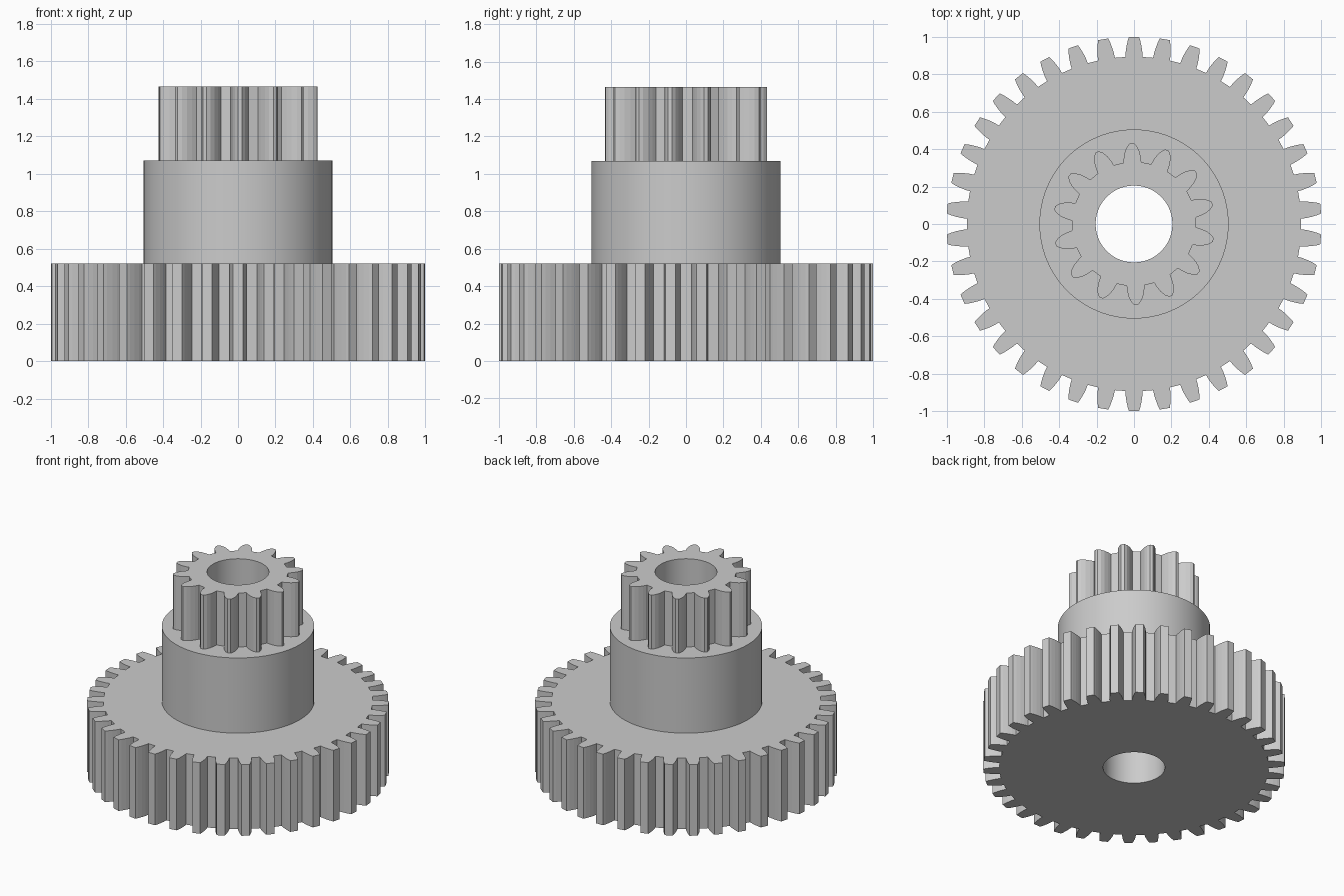
import bpy, bmesh, math

if "Cube" in bpy.data.objects:
    bpy.data.objects.remove(bpy.data.objects["Cube"])

GREY = (0.6, 0.6, 0.6, 1)
mat = bpy.data.materials.new("plain grey")
mat.diffuse_color = GREY
mat.use_nodes = True
mat.node_tree.nodes["Principled BSDF"].inputs["Base Color"].default_value = GREY


def polar(r, a):
    return (r * math.cos(a), r * math.sin(a))


def circle(r, n=96):
    return [polar(r, math.tau * i / n) for i in range(n)]


def gear(teeth, flank, phase):
    """Outline from one flank, given as (radius, half angle) from root to tip."""
    tooth = [(r, -a) for r, a in flank] + [(r, a) for r, a in reversed(flank)]
    return [polar(r, phase + math.tau * i / teeth + a)
            for i in range(teeth) for r, a in tooth]


def ring(bm, outline, z):
    verts = [bm.verts.new((x, y, z)) for x, y in outline]
    return verts, [bm.edges.new((v, verts[(i + 1) % len(verts)])) for i, v in enumerate(verts)]


def wall(bm, outline, z0, z1, inward=False):
    lo, hi = ring(bm, outline, z0)[0], ring(bm, outline, z1)[0]
    for i in range(len(lo)):
        j = (i + 1) % len(lo)
        quad = [lo[i], lo[j], hi[j], hi[i]]
        bm.faces.new(quad[::-1] if inward else quad)


def cap(bm, outer, inner, z, up=1):
    edges = ring(bm, outer, z)[1] + ring(bm, inner, z)[1]
    geom = bmesh.ops.triangle_fill(bm, edges=edges, use_beauty=True, normal=(0, 0, up))["geom"]
    for f in geom:
        if isinstance(f, bmesh.types.BMFace):
            f.normal_update()
            if f.normal.z * up < 0:
                f.normal_flip()


def finish(bm, name, smooth=False):
    bmesh.ops.remove_doubles(bm, verts=bm.verts[:], dist=1e-5)
    mesh = bpy.data.meshes.new(name)
    bm.to_mesh(mesh)
    bm.free()
    mesh.materials.append(mat)
    ob = bpy.data.objects.new(name, mesh)
    bpy.context.collection.objects.link(ob)
    if smooth:
        bpy.ops.object.select_all(action="DESELECT")
        ob.select_set(True)
        bpy.context.view_layer.objects.active = ob
        bpy.ops.object.shade_smooth_by_angle(angle=math.radians(30))


Z_GEAR, Z_HUB, Z_TOP = 0.52, 1.07, 1.465
bore, hub = circle(0.205), circle(0.505)
large = gear(38, [(0.893, 0.051), (0.92, 0.048), (0.95, 0.042),
                  (0.98, 0.034), (1.0, 0.027)], math.pi / 2)
small = gear(14, [(0.332, 0.145), (0.36, 0.125), (0.39, 0.098),
                  (0.415, 0.063), (0.432, 0.024)], math.radians(91.5))

# Large gear wheel
bm = bmesh.new()
wall(bm, large, 0, Z_GEAR)
cap(bm, large, bore, 0, -1)
cap(bm, large, hub, Z_GEAR)
finish(bm, "large_gear")

# Cylindrical hub
bm = bmesh.new()
wall(bm, hub, Z_GEAR, Z_HUB)
cap(bm, hub, small, Z_HUB)
finish(bm, "hub", smooth=True)

# Small pinion
bm = bmesh.new()
wall(bm, small, Z_HUB, Z_TOP)
cap(bm, small, bore, Z_TOP)
finish(bm, "pinion")

# Through bore
bm = bmesh.new()
wall(bm, bore, 0, Z_TOP, inward=True)
finish(bm, "shaft_bore", smooth=True)
